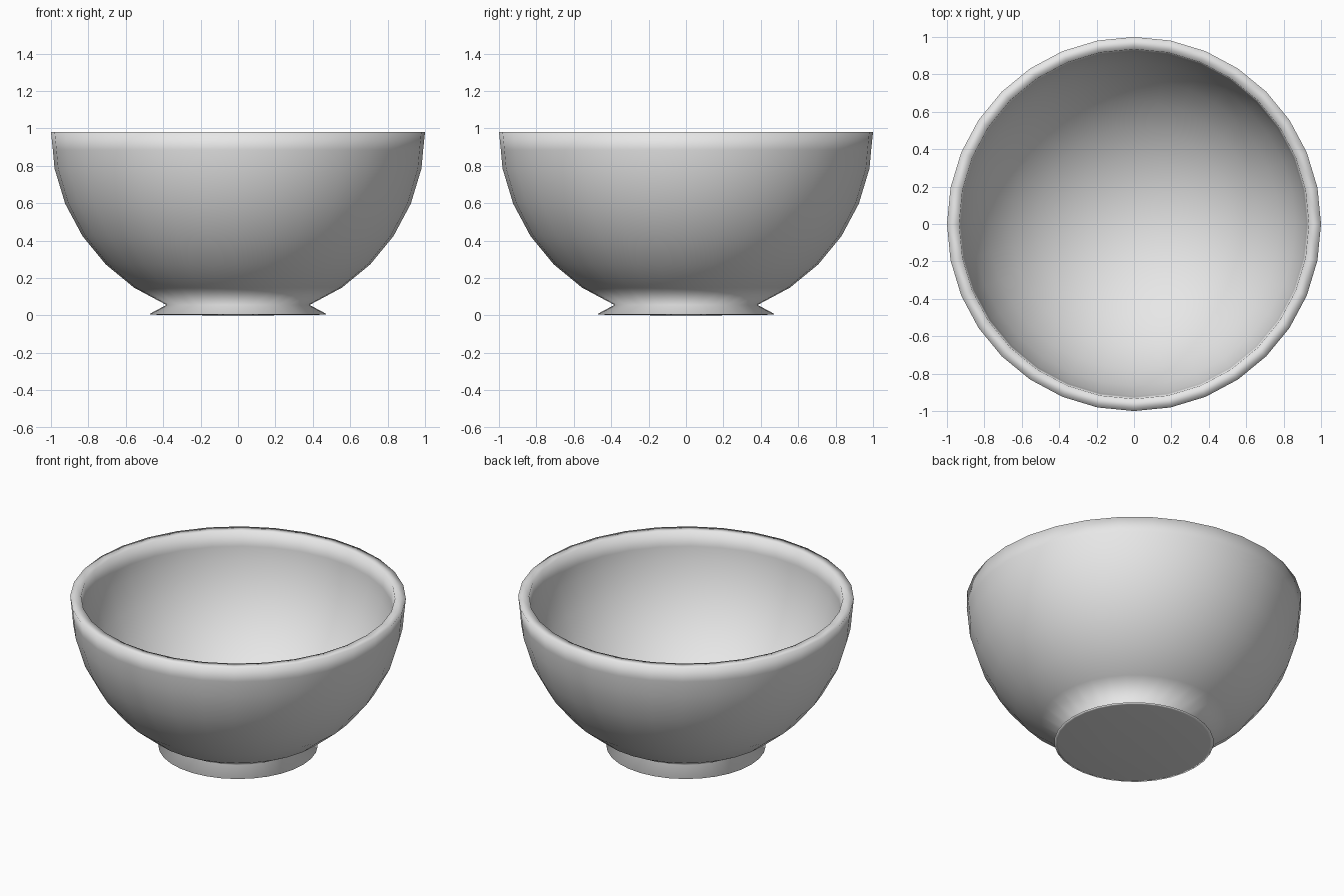
import bpy
import bmesh
from math import sin, cos, pi, tau
from mathutils import Vector

SEGMENTS = 32
RIM_Z = 0.98
OUTER_R = 1.0
INNER_R = 0.935
STEP = pi / 16

if "Cube" in bpy.data.objects:
    bpy.data.objects.remove(bpy.data.objects["Cube"], do_unlink=True)

# Plain grey glaze
grey = bpy.data.materials.new("plain_grey")
grey.use_nodes = True
colour = (0.8, 0.8, 0.8, 1)
grey.diffuse_color = colour
grey.node_tree.nodes["Principled BSDF"].inputs["Base Color"].default_value = colour


def arc(radius, first, last):
    """Points of a half-sphere section, counted in steps below the rim."""
    return [(radius * cos(i * STEP), RIM_Z - radius * sin(i * STEP))
            for i in range(first, last + 1)]


def lathe(name, profile):
    """Spin a closed (radius, height) profile about the z axis."""
    bm = bmesh.new()
    verts = [bm.verts.new((r, 0, z)) for r, z in profile]
    edges = [bm.edges.new(pair) for pair in zip(verts, verts[1:])]
    bmesh.ops.spin(bm, geom=verts + edges, cent=Vector(), axis=(0, 0, 1),
                   angle=tau, steps=SEGMENTS)
    bmesh.ops.remove_doubles(bm, verts=bm.verts, dist=0.0005)
    bmesh.ops.recalc_face_normals(bm, faces=bm.faces)
    for face in bm.faces:
        face.smooth = True
    mesh = bpy.data.meshes.new(name)
    bm.to_mesh(mesh)
    bm.free()
    mesh.materials.append(grey)
    obj = bpy.data.objects.new(name, mesh)
    bpy.context.collection.objects.link(obj)
    return obj


# Flared foot with a nearly flat underside
foot = [(0, 0), (0.09, 0), (0.455, 0.004), (0.475, 0.007)]

# Outer wall rising from the foot, with a support loop under the lip
outer_wall = arc(OUTER_R, 1, 6)[::-1] + [(0.99, 0.885)]
lip = [(OUTER_R, RIM_Z), (INNER_R, RIM_Z)]

# Inner wall sinking to the middle of the floor
inner_wall = [(0.926, 0.885)] + arc(INNER_R, 1, 8)

lathe("bowl", foot + outer_wall + lip + inner_wall)
